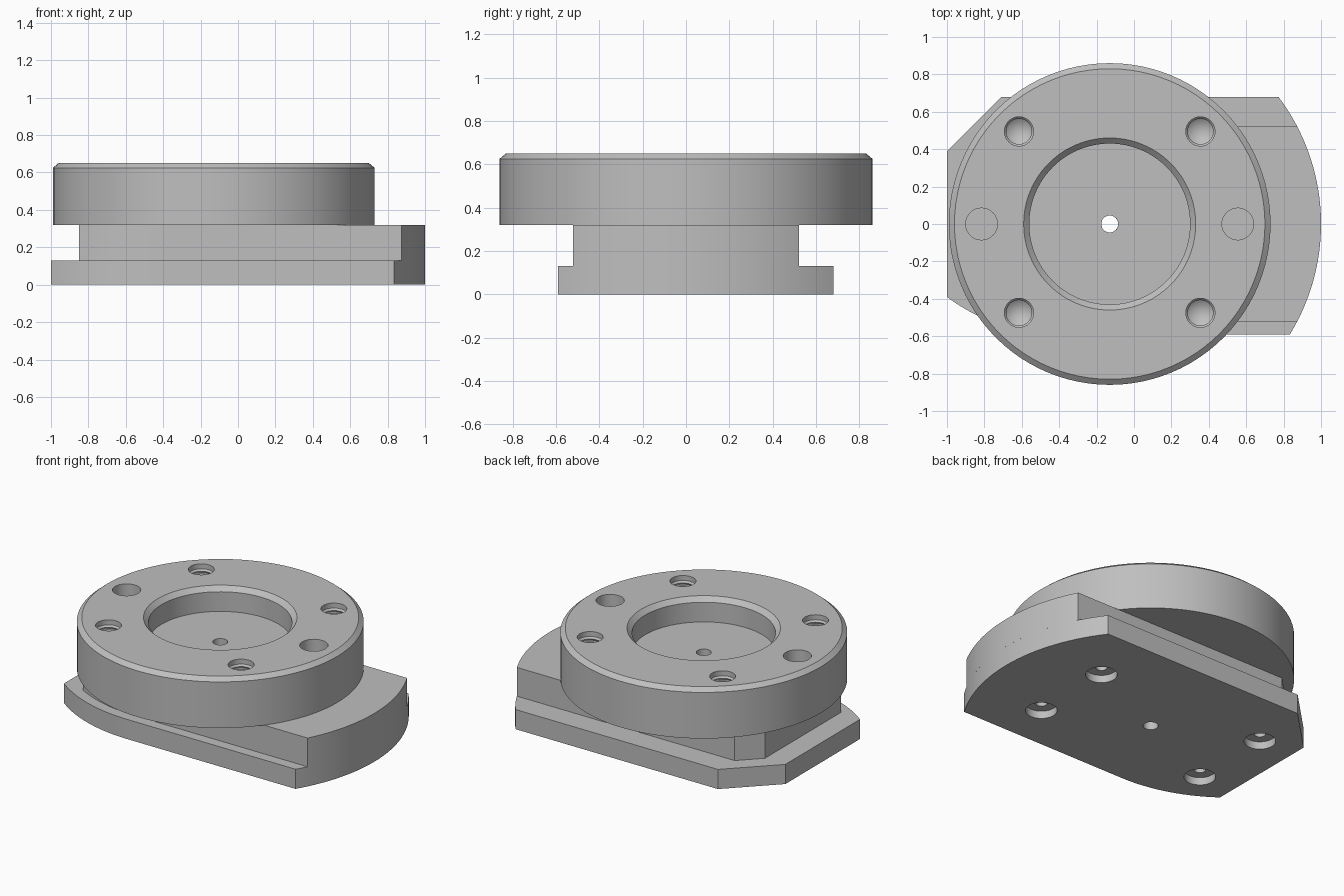
import bpy, bmesh
from math import cos, sin, asin, pi, radians, sqrt
from mathutils import Vector

cube = bpy.data.objects.get("Cube")
if cube:
    bpy.data.objects.remove(cube, do_unlink=True)

AXIS_X = -0.13          # common axis of the disc, recess and hole patterns
END_R = 1.13            # rounded end of the slide, concentric with the disc

steel = bpy.data.materials.new("machined grey")
steel.use_nodes = True
grey = (0.52, 0.52, 0.52, 1)
steel.diffuse_color = grey
steel.node_tree.nodes["Principled BSDF"].inputs["Base Color"].default_value = grey


def finish(name, bm):
    bmesh.ops.recalc_face_normals(bm, faces=bm.faces)
    mesh = bpy.data.meshes.new(name)
    bm.to_mesh(mesh)
    bm.free()
    mesh.materials.append(steel)
    ob = bpy.data.objects.new(name, mesh)
    bpy.context.collection.objects.link(ob)
    return ob


def lathe(name, profile, x=AXIS_X, y=0.0, steps=48):
    """Revolve (radius, z) points; profiles off the axis are closed loops."""
    bm = bmesh.new()
    vs = [bm.verts.new((x + r, y, z)) for r, z in profile]
    edges = [bm.edges.new(pair) for pair in zip(vs, vs[1:])]
    if profile[0][0] > 0:
        edges.append(bm.edges.new((vs[-1], vs[0])))
    bmesh.ops.spin(bm, geom=vs + edges, cent=(x, y, 0), axis=(0, 0, 1),
                   angle=2 * pi, steps=steps, use_merge=True)
    bmesh.ops.remove_doubles(bm, verts=bm.verts, dist=1e-5)
    return finish(name, bm)


def extrude(name, outline, z0, z1):
    bm = bmesh.new()
    face = bm.faces.new([bm.verts.new((x, y, z0)) for x, y in outline])
    top = bmesh.ops.extrude_face_region(bm, geom=[face])["geom"]
    bmesh.ops.translate(bm, vec=(0, 0, z1 - z0),
                        verts=[v for v in top if isinstance(v, bmesh.types.BMVert)])
    return finish(name, bm)


def arc(cx, cy, r, a0, a1, n):
    return [(cx + r * cos(a0 + (a1 - a0) * i / n),
             cy + r * sin(a0 + (a1 - a0) * i / n)) for i in range(n + 1)]


def slide_outline(left, front, back, chamfer, corner_r):
    """Rounded right end, chamfered back left corner, rounded front left corner."""
    cx, cy = -0.4, front + corner_r
    end = arc(AXIS_X, 0, END_R, asin(front / END_R), asin(back / END_R), 32)
    corner_end = pi + asin(sqrt(corner_r ** 2 - (left - cx) ** 2) / corner_r)
    corner = arc(cx, cy, corner_r, corner_end, 1.5 * pi, 14)
    return end + [(left + chamfer, back), (left, back - chamfer)] + corner


def cut(target, cutters):
    for c in cutters:
        c.hide_render = True
        mod = target.modifiers.new("hole", "BOOLEAN")
        mod.operation = "DIFFERENCE"
        mod.solver = "EXACT"
        mod.object = c
        bpy.context.view_layer.objects.active = target
        bpy.ops.object.modifier_apply(modifier=mod.name)
        bpy.data.objects.remove(c, do_unlink=True)


def hole(r, z0, z1, x=AXIS_X, y=0.0):
    return lathe("cutter", [(0, z0), (r, z0), (r, z1), (0, z1)], x, y, 32)


def pattern(dx, dy):
    return [(AXIS_X + sx * dx, sy * dy) for sx in (-1, 1) for sy in (-1, 1)]


# Upper disc with chamfered rim, central recess and through bore
disc = lathe("upper_disc", [(0.045, 0.32), (0.86, 0.32), (0.86, 0.625), (0.83, 0.65),
                            (0.46, 0.65), (0.43, 0.62), (0.43, 0.49), (0.045, 0.49)],
             steps=96)

# Threaded holes with a conical drill tip, and plain dowel holes
thread = [(0, 0.36), (0.068, 0.41)]
for i in range(6):
    z = 0.43 + i * 0.035
    thread += [(0.068, z), (0.078, z + 0.012), (0.078, z + 0.02)]
thread += [(0.078, 0.7), (0, 0.7)]
cut(disc, [lathe("cutter", thread, x, y + 0.01, 32) for x, y in pattern(0.485, 0.485)])
cut(disc, [hole(0.085, 0.45, 0.7, AXIS_X + s * 0.685) for s in (-1, 1)])

# Lower plate with counterbored screw holes
plate = extrude("base_plate", slide_outline(-1.0, -0.59, 0.68, 0.29, 1.0), 0, 0.13)
screws = pattern(0.62, 0.28)
cut(plate, [hole(0.045, -0.1, 0.2)])
cut(plate, [hole(0.095, -0.1, 0.05, x, y) for x, y in screws])
cut(plate, [hole(0.035, 0.03, 0.2, x, y) for x, y in screws])

# Narrower block between plate and disc
block = extrude("middle_block", slide_outline(-0.85, -0.52, 0.52, 0.13, 0.93), 0.13, 0.32)
cut(block, [hole(0.045, 0.1, 0.4)])
cut(block, [hole(0.035, 0.1, 0.25, x, y) for x, y in screws])

# Smooth curved walls, keep machined edges crisp
bpy.ops.object.select_all(action="DESELECT")
for ob in (disc, plate, block):
    ob.select_set(True)
bpy.context.view_layer.objects.active = disc
bpy.ops.object.shade_smooth_by_angle(angle=radians(25))
